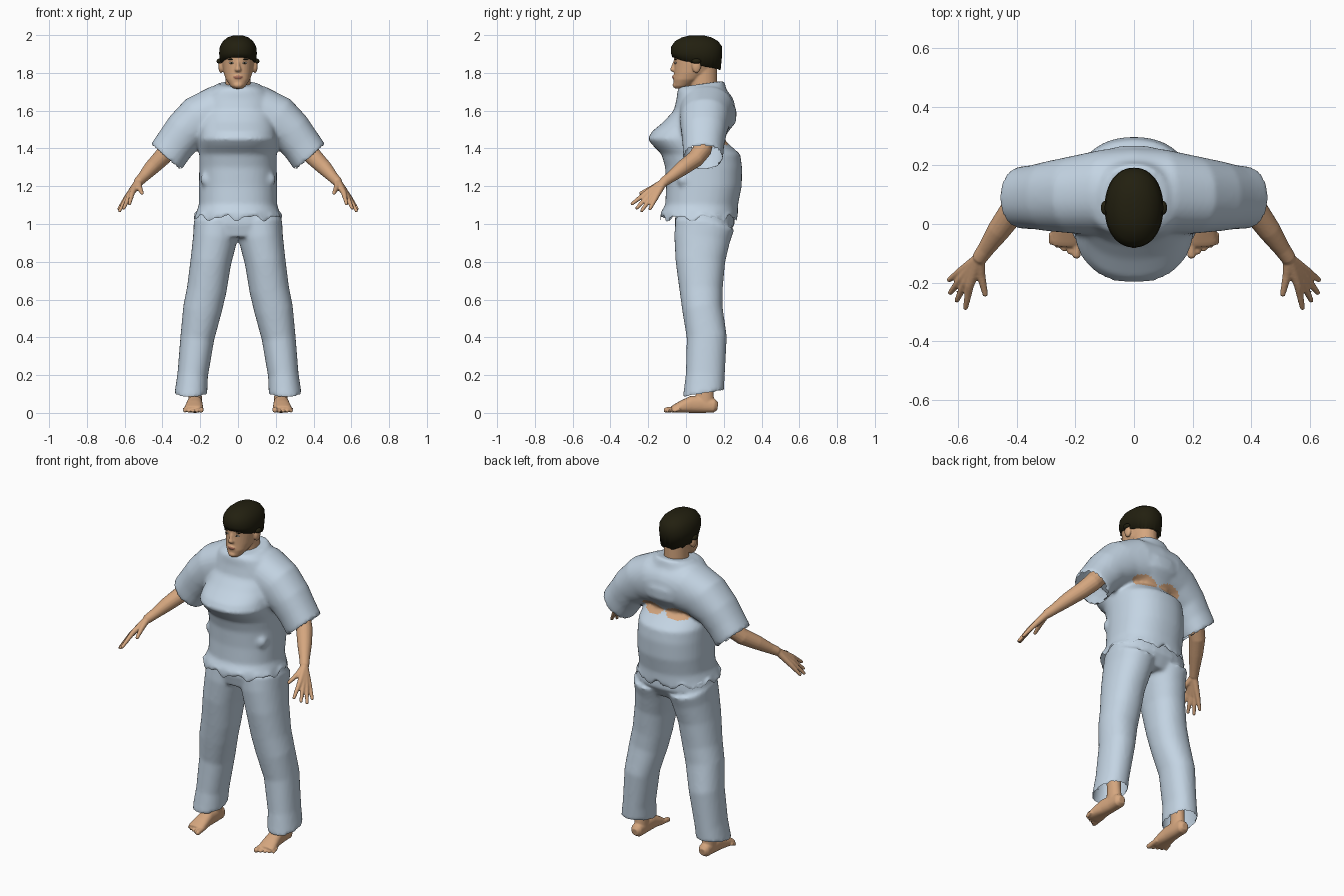
import bpy, bmesh, math, random
from mathutils import Vector, Matrix

if "Cube" in bpy.data.objects:
    bpy.data.objects.remove(bpy.data.objects["Cube"])

random.seed(4)


def material(name, rgb):
    m = bpy.data.materials.new(name)
    m.diffuse_color = (*rgb, 1)
    m.use_nodes = True
    m.node_tree.nodes["Principled BSDF"].inputs["Base Color"].default_value = m.diffuse_color
    return m


CLOTH = material("pale_blue_cloth", (0.55, 0.66, 0.77))
SKIN = material("tan_skin", (0.66, 0.38, 0.21))
HAIR = material("dark_hair", (0.016, 0.014, 0.005))
WHITE = material("eye_white", (0.65, 0.6, 0.55))
LIP = material("lip", (0.42, 0.17, 0.11))


def loft(bm, rings, s=1, p=2.0, n=32):
    """Closed skin through rings (x, y, z, half_a, half_b[, normal]); s=-1 mirrors in x."""
    centres = [Vector(r[:3]) for r in rings]
    loops = []
    for i, r in enumerate(rings):
        if len(r) > 5:
            d = Vector(r[5]).normalized()
        else:
            d = (centres[min(i + 1, len(rings) - 1)] - centres[max(i - 1, 0)]).normalized()
        ref = Vector((0, 1, 0)) if abs(d.y) < 0.9 else Vector((0, 0, 1))
        v = (ref - d * ref.dot(d)).normalized()
        u = v.cross(d)
        loop = []
        for k in range(n):
            t = 2 * math.pi * k / n
            c, q = math.cos(t), math.sin(t)
            co = centres[i] + u * r[3] * math.copysign(abs(c) ** (2 / p), c) \
                + v * r[4] * math.copysign(abs(q) ** (2 / p), q)
            loop.append(bm.verts.new((co.x * s, co.y, co.z)))
        loops.append(loop)
    for a, b in zip(loops, loops[1:]):
        for k in range(n):
            bm.faces.new((a[k], a[(k + 1) % n], b[(k + 1) % n], b[k]))
    bm.faces.new(loops[0])
    bm.faces.new(loops[-1])
    return loops


def stack(rows):
    """Upright rings from rows (z, half_width, y_front, y_back)."""
    return [(0, (f + b) / 2, z, w, (b - f) / 2, (0, 0, 1)) for z, w, f, b in rows]


def tube(bm, pts, s=1, n=16):
    """Round limb through points (x, y, z, radius) with a rounded tip."""
    a, b = Vector(pts[-2][:3]), Vector(pts[-1][:3])
    r = pts[-1][3]
    tip = b + (b - a).normalized() * r * 0.6
    loft(bm, [(*q[:3], q[3], q[3]) for q in pts] + [(*tip, r * 0.55, r * 0.55)], s, n=n)


def ball(bm, c, r):
    m = Matrix.Translation(c) @ Matrix.Diagonal((*r, 1))
    bmesh.ops.create_uvsphere(bm, u_segments=20, v_segments=12, radius=1, matrix=m)


def finish(name, bm, mats, voxel=0, smooth=3):
    """Turn the parts into one smooth object, fused when a voxel size is given."""
    bmesh.ops.recalc_face_normals(bm, faces=bm.faces[:])
    me = bpy.data.meshes.new(name)
    bm.to_mesh(me)
    bm.free()
    ob = bpy.data.objects.new(name, me)
    bpy.context.collection.objects.link(ob)
    if voxel:
        m = ob.modifiers.new("fuse", 'REMESH')
        m.mode = 'VOXEL'
        m.voxel_size = voxel
        m = ob.modifiers.new("soften", 'SMOOTH')
        m.iterations = smooth
        dg = bpy.context.evaluated_depsgraph_get()
        me = bpy.data.meshes.new_from_object(ob.evaluated_get(dg))
        ob.modifiers.clear()
        ob.data = me
    me.materials.clear()
    for m in mats:
        me.materials.append(m)
    for f in me.polygons:
        f.use_smooth = True
        f.material_index = 0
    return ob


def cut_faces(ob, rule):
    """Open a garment by removing the faces that match the rule."""
    bm = bmesh.new()
    bm.from_mesh(ob.data)
    bm.normal_update()
    bad = [f for f in bm.faces if rule(f.calc_center_median(), f.normal)]
    bmesh.ops.delete(bm, geom=bad, context='FACES')
    bm.to_mesh(ob.data)
    bm.free()


# Shirt: body, collar and both sleeves fused together
bm = bmesh.new()
body = stack([(1.03, .24, -.135, .275), (1.06, .222, -.135, .275), (1.1, .207, -.11, .275),
              (1.2, .207, -.105, .295), (1.3, .205, -.11, .297), (1.37, .205, -.13, .287),
              (1.415, .205, -.175, .235), (1.45, .205, -.203, .2), (1.49, .2, -.18, .225),
              (1.54, .2, -.12, .265), (1.6, .2, -.065, .268), (1.66, .19, -.05, .24),
              (1.71, .15, -.045, .215)])
body.append((0, .085, 1.742, .108, .118, (0, -.14, 1)))
loft(bm, body, p=2.25, n=48)
CUFF, OUT = Vector((.382, .09, 1.352)), Vector((.66, 0, -.75))
for s in (1, -1):
    loft(bm, [(0, .115, 1.61, .125, .145, (1, 0, 0)), (.1, .11, 1.59, .145, .145, (1, 0, -.3)),
              (.2, .1, 1.55, .135, .133, (.85, 0, -.6)), (.285, .095, 1.485, .113, .12, (.7, 0, -.7)),
              (.335, .092, 1.42, .106, .11, OUT), (*CUFF, .106, .106, OUT)], s, p=2.2)
    ball(bm, (s * .165, -.012, 1.235), (.034, .035, .04))
shirt = finish("shirt", bm, [CLOTH, SKIN], .012, 4)


def cuff_or_hem(c, n):
    q = Vector((abs(c.x), c.y, c.z))
    m = Vector((abs(n.x), n.y, n.z))
    return (m.dot(OUT) > .9 and (q - CUFF).dot(OUT) > -.012 and q.x > .28) or (n.z < -.8 and c.z < 1.045)


cut_faces(shirt, cuff_or_hem)
# Ragged hem, and bare back patches in the fold
for v in shirt.data.vertices:
    if v.co.z < 1.07:
        a = math.atan2(v.co.y - .07, v.co.x)
        v.co.z += (.012 * math.sin(9 * a) + .007 * math.sin(17 * a + 1)) * min(1, (1.07 - v.co.z) / .03)
for f in shirt.data.polygons:
    c = f.center
    if c.y > .1 and ((abs(c.x) - .085) / .075) ** 2 + ((c.z - 1.452) / .034) ** 2 < 1:
        f.material_index = 1

# Trousers: hips and two legs fused, open at the ankles
bm = bmesh.new()
loft(bm, stack([(.93, .215, -.045, .215), (1.0, .232, -.06, .258), (1.06, .222, -.055, .255)]), p=2.3)
for s in (1, -1):
    loft(bm, [(.25, .092, .1, .087, .11, (0, -.17, 1)), (.24, .102, .2, .081, .103),
              (.215, .11, .4, .09, .106), (.188, .087, .55, .103, .107), (.166, .08, .65, .105, .114),
              (.144, .076, .8, .108, .131), (.122, .085, .92, .117, .148),
              (.113, .1, 1.0, .122, .158)], s, p=2.2)
trousers = finish("trousers", bm, [CLOTH], .011, 4)
cut_faces(trousers, lambda c, n: n.z < -.8 and c.z < .14)

for s, side in ((1, "left"), (-1, "right")):
    # Arm, palm, four fingers and thumb
    bm = bmesh.new()
    wrist = (.528, -.118, 1.222)
    tube(bm, [(.3, .1, 1.48, .055), (.37, .085, 1.39, .05), (.41, .05, 1.345, .046),
              (.46, -.02, 1.295, .04), (.505, -.085, 1.245, .029), (*wrist, .026)], s)
    for knuckle, tip in (((.56, -.21, 1.165), (.575, -.288, 1.105)),
                         ((.575, -.2, 1.15), (.605, -.262, 1.082)),
                         ((.588, -.185, 1.14), (.628, -.236, 1.068)),
                         ((.592, -.162, 1.137), (.632, -.192, 1.078))):
        tube(bm, [(*wrist, .021), (*knuckle, .0145), (*tip, .009)], s, 12)
    tube(bm, [(*wrist, .02), (.522, -.175, 1.192), (.507, -.242, 1.162)] and
         [(*wrist, .02), (.522, -.175, 1.192, .0155), (.507, -.242, 1.162, .0095)], s, 12)
    finish(side + "_arm", bm, [SKIN], .005, 3)

    # Ankle, foot and five toes
    bm = bmesh.new()
    loft(bm, [(.232, .1, .3, .045, .05), (.228, .1, .14, .034, .043), (.226, .1, .05, .036, .05)], s)
    loft(bm, [(.226, .168, .034, .02, .02), (.226, .15, .037, .034, .036), (.226, .09, .045, .037, .045),
              (.229, .03, .045, .041, .045), (.232, -.02, .033, .047, .033),
              (.235, -.06, .022, .05, .022), (.236, -.075, .018, .045, .016)], s, p=2.4)
    for k in range(5):
        r = .0145 if k == 0 else .0105 - k * .0005
        x = .196 + .0215 * k
        tube(bm, [(x + .002, -.03, .022, r), (x, -.075 + .009 * k, .019, r),
                  (x, -.109 + .011 * k, r, r)], s, 12)
    finish(side + "_foot", bm, [SKIN], .005, 2)

# Head, neck, nose, lips, brow ridge and ears
bm = bmesh.new()
loft(bm, stack([(1.6, .08, .02, .18), (1.7, .067, .02, .165), (1.83, .066, .015, .165)]))
loft(bm, stack([(1.716, .022, -.055, -.005), (1.73, .04, -.064, .02), (1.765, .064, -.066, .08),
                (1.8, .076, -.063, .13), (1.85, .084, -.062, .165), (1.9, .087, -.065, .178),
                (1.95, .078, -.05, .17), (1.98, .045, 0, .12)]), p=2.2)
loft(bm, [(0, -.056, 1.865, .009, .01, (0, 0, 1)), (0, -.064, 1.835, .011, .014, (0, 0, 1)),
          (0, -.068, 1.817, .018, .017, (0, 0, 1)), (0, -.062, 1.806, .014, .012, (0, 0, 1))], n=16)
ball(bm, (0, -.061, 1.778), (.024, .014, .011))
ball(bm, (0, -.055, 1.735), (.025, .016, .016))
for s in (1, -1):
    ball(bm, (s * .09, .055, 1.835), (.014, .024, .036))
head = finish("head", bm, [SKIN, LIP], .005, 3)
for f in head.data.polygons:
    c = f.center
    if c.y < -.04 and (c.x / .025) ** 2 + ((c.z - 1.777) / .009) ** 2 < 1:
        f.material_index = 1


def face_y(x, z):
    hit, loc, _, _ = head.ray_cast((x, -1, z), (0, 1, 0))
    return loc.y if hit else -.06


# Eyes, pupils and eyebrows
for name, mat, x, z, r, lift in (("eye", WHITE, .034, 1.853, (.015, .005, .006), 0),
                                 ("pupil", HAIR, .034, 1.853, (.006, .004, .006), .003),
                                 ("eyebrow", HAIR, .036, 1.872, (.02, .005, .0035), 0)):
    bm = bmesh.new()
    for s in (1, -1):
        ball(bm, (s * x, face_y(s * x, z) - lift, z), r)
    finish(name + "s", bm, [mat])

# Hair cap with a ragged lower edge that drops toward the back
bm = bmesh.new()
loops = loft(bm, stack([(1.85, .094, -.072, .184), (1.905, .1, -.08, .192), (1.94, .096, -.078, .19),
                        (1.968, .08, -.058, .17), (1.988, .055, -.022, .135),
                        (1.998, .025, .02, .095)]), p=2.15, n=64)
for v in loops[0]:
    t = min(1, max(0, (v.co.y + .075) / .25))
    v.co.z = 1.89 - .07 * t ** .8 + random.uniform(-.006, .006)
for s in (1, -1):
    ball(bm, (s * .098, .055, 1.862), (.015, .024, .014))
finish("hair", bm, [HAIR])
